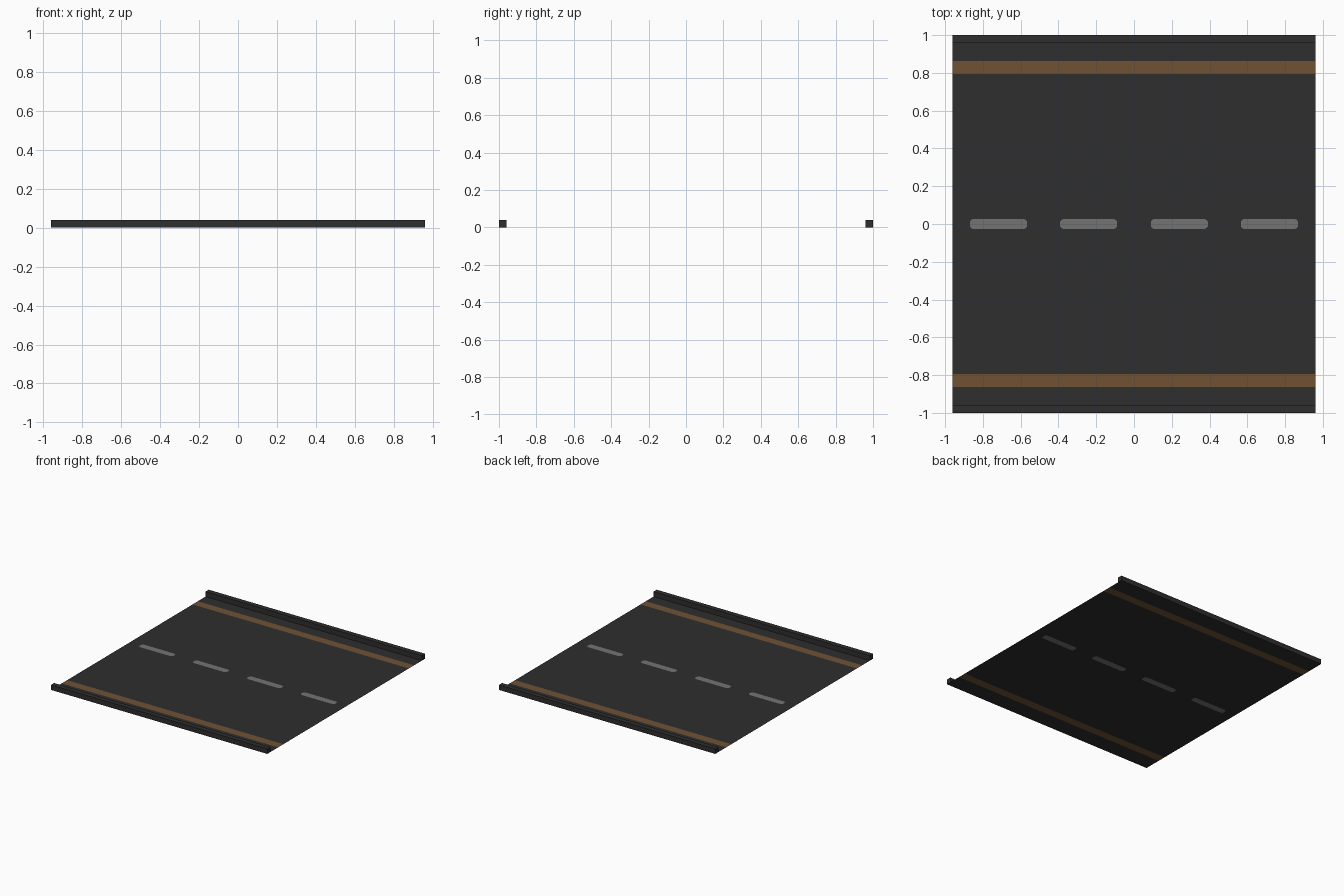
import bpy, bmesh

if "Cube" in bpy.data.objects:
    bpy.data.objects.remove(bpy.data.objects["Cube"])


def srgb(v):
    v /= 255
    return v / 12.92 if v <= 0.04045 else ((v + 0.055) / 1.055) ** 2.4


def material(name, r, g, b):
    m = bpy.data.materials.new(name)
    m.diffuse_color = (srgb(r), srgb(g), srgb(b), 1)
    m.use_nodes = True
    m.node_tree.nodes["Principled BSDF"].inputs["Base Color"].default_value = m.diffuse_color
    return m


asphalt = material("asphalt", 46, 46, 46)
ochre = material("ochre_line", 112, 82, 52)
grey = material("grey_dash", 116, 116, 114)

X, Y, CURB = 0.96, 1.0, 0.04


def finish(bm, name, mats):
    bmesh.ops.remove_doubles(bm, verts=bm.verts, dist=1e-5)
    me = bpy.data.meshes.new(name)
    bm.to_mesh(me)
    bm.free()
    for m in mats:
        me.materials.append(m)
    ob = bpy.data.objects.new(name, me)
    bpy.context.collection.objects.link(ob)
    return ob


def quad(bm, x0, x1, a0, a1, b0, b1, mat):
    # flat face spanning y a0..b0 at x0 and a1..b1 at x1
    pts = [(x0, a0), (x1, a1), (x1, b1), (x0, b0)]
    f = bm.faces.new([bm.verts.new((x, y, 0)) for x, y in pts])
    f.material_index = mat


# road sheet: edge lines cut in as strips
bm = bmesh.new()
H = 0.026
for s in (-1, 1):
    for y0, y1, mat in ((H, 0.795, 0), (0.795, 0.862, 1), (0.862, Y - CURB, 0)):
        a, b = sorted((s * y0, s * y1))
        quad(bm, -X, X, a, a, b, b, mat)

# centre band with four round-cornered dashes cut in
half = 0.151
ends = ((0, 0.012), (0.006, 0.021), (0.016, H))
prev = -X
for cx in (-0.717, -0.24, 0.24, 0.717):
    quad(bm, prev, cx - half, -H, -H, H, H, 0)
    cols = [(cx - half + d, h) for d, h in ends]
    cols += [(cx + half - d, h) for d, h in reversed(ends)]
    for (x0, h0), (x1, h1) in zip(cols, cols[1:]):
        quad(bm, x0, x1, -h0, -h1, h0, h1, 2)
        if min(h0, h1) < H:
            quad(bm, x0, x1, h0, h1, H, H, 0)
            quad(bm, x0, x1, -H, -H, -h0, -h1, 0)
    prev = cx + half
quad(bm, prev, X, -H, -H, H, H, 0)
# drop collapsed corner edges
bmesh.ops.dissolve_degenerate(bm, dist=1e-5, edges=bm.edges)
finish(bm, "road_surface", (asphalt, ochre, grey))

# raised curbs along both sides
for side, name in ((-1, "front_curb"), (1, "back_curb")):
    bm = bmesh.new()
    bmesh.ops.create_cube(bm, size=1)
    bmesh.ops.scale(bm, vec=(2 * X, CURB, CURB), verts=bm.verts)
    bmesh.ops.translate(bm, vec=(0, side * (Y - CURB / 2), CURB / 2), verts=bm.verts)
    finish(bm, name, (asphalt,))
